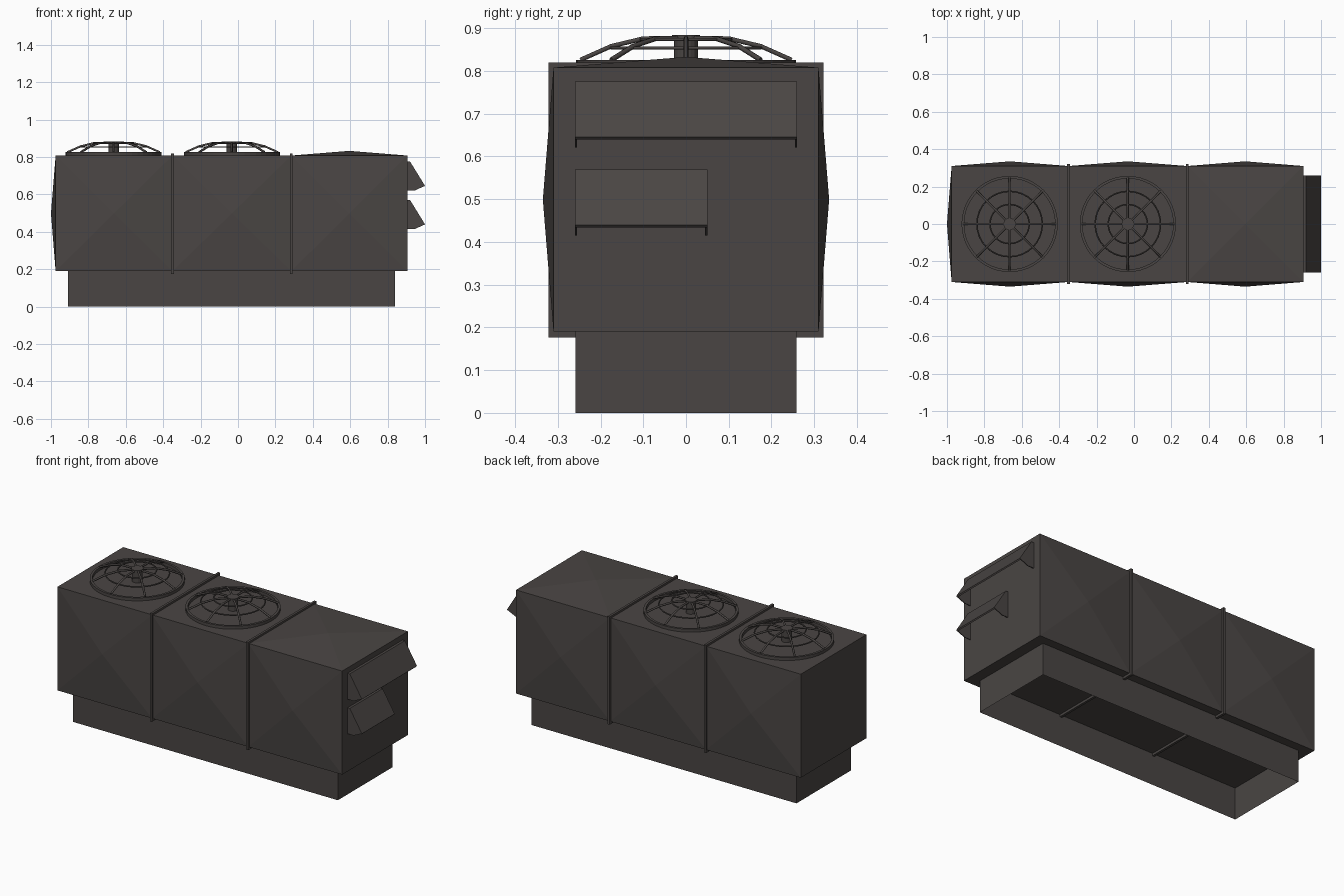
import bpy, bmesh
from math import cos, sin, pi
from mathutils import Vector

cube = bpy.data.objects.get("Cube")
if cube:
    bpy.data.objects.remove(cube, do_unlink=True)

metal = bpy.data.materials.new("dark warm grey metal")
metal.use_nodes = True
colour = (0.068, 0.060, 0.057, 1)
metal.diffuse_color = colour
metal.node_tree.nodes["Principled BSDF"].inputs["Base Color"].default_value = colour


def finish(name, bm):
    bmesh.ops.recalc_face_normals(bm, faces=bm.faces)
    mesh = bpy.data.meshes.new(name)
    bm.to_mesh(mesh)
    bm.free()
    mesh.materials.append(metal)
    ob = bpy.data.objects.new(name, mesh)
    bpy.context.collection.objects.link(ob)
    return ob


def box_bm(lo, hi):
    lo, hi = Vector(lo), Vector(hi)
    bm = bmesh.new()
    bmesh.ops.create_cube(bm, size=1)
    for v in bm.verts:
        v.co = (lo + hi) / 2 + v.co * (hi - lo)
    return bm


def bulge(bm, direction, amount):
    """Raise the middle of the panel facing one way into a shallow pyramid."""
    d = Vector(direction)
    panel = [f for f in bm.faces if f.normal.dot(d) > 0.99]
    for v in bmesh.ops.poke(bm, faces=panel)["verts"]:
        v.co += d * amount


def prism(name, profile, y0, y1):
    """Extrude an x-z outline along y."""
    bm = bmesh.new()
    face = bm.faces.new([bm.verts.new((x, y0, z)) for x, z in profile])
    ext = bmesh.ops.extrude_face_region(bm, geom=[face])["geom"]
    bmesh.ops.translate(bm, vec=(0, y1 - y0, 0),
                        verts=[g for g in ext if isinstance(g, bmesh.types.BMVert)])
    return finish(name, bm)


def cylinder(name, x, r, z0, z1, sides=32):
    bm = bmesh.new()
    bmesh.ops.create_cone(bm, cap_ends=True, segments=sides, radius1=r, radius2=r, depth=z1 - z0)
    bmesh.ops.translate(bm, vec=(x, 0, (z0 + z1) / 2), verts=bm.verts)
    return finish(name, bm)


def rods(name, paths, radius, cyclic=False):
    curve = bpy.data.curves.new(name, 'CURVE')
    curve.dimensions = '3D'
    curve.bevel_depth = radius
    curve.bevel_resolution = 1
    curve.use_fill_caps = True
    for path in paths:
        s = curve.splines.new('POLY')
        s.points.add(len(path) - 1)
        for p, co in zip(s.points, path):
            p.co = (*co, 1)
        s.use_cyclic_u = cyclic
    curve.materials.append(metal)
    ob = bpy.data.objects.new(name, curve)
    bpy.context.collection.objects.link(ob)


def circle(x, r, z, n=32):
    return [(x + r * cos(2 * pi * i / n), r * sin(2 * pi * i / n), z) for i in range(n)]


# Three duct sections with creased panels
seams = [-0.975, -0.35, 0.285, 0.905]
for i in range(3):
    bm = box_bm((seams[i], -0.31, 0.19), (seams[i + 1], 0.31, 0.808))
    bm.normal_update()
    bulge(bm, (0, -1, 0), 0.025)
    bulge(bm, (0, 1, 0), 0.025)
    if i == 0:
        bulge(bm, (-1, 0, 0), 0.025)
    if i == 2:
        bulge(bm, (0, 0, 1), 0.025)
    finish(f"housing_section_{i + 1}", bm)

# Flanges around the two joints
for i, x in enumerate(seams[1:3]):
    finish(f"joint_flange_{i + 1}", box_bm((x - 0.007, -0.322, 0.176), (x + 0.007, 0.322, 0.82)))

# Hollow base skirt, open below
bm = box_bm((-0.91, -0.258, 0), (0.84, 0.258, 0.19))
bm.normal_update()
bmesh.ops.delete(bm, geom=[f for f in bm.faces if abs(f.normal.z) > 0.9], context='FACES_ONLY')
finish("base_skirt", bm)


# Rain hoods, open underneath
def hood(name, y0, y1, z):
    roof = [(0.9, 0), (0.92, 0), (1.0, -0.13), (0.994, -0.136), (0.916, -0.007), (0.9, -0.007)]
    cheek = [(0.9, 0), (0.92, 0), (1.0, -0.13), (0.945, -0.155), (0.9, -0.155)]
    shift = lambda pts: [(x, z + dz) for x, dz in pts]
    prism(name + "_roof", shift(roof), y0, y1)
    prism(name + "_side_a", shift(cheek), y0, y0 + 0.005)
    prism(name + "_side_b", shift(cheek), y1 - 0.005, y1)


hood("upper_hood", -0.26, 0.26, 0.776)
hood("lower_hood", -0.26, 0.05, 0.57)

# Fans with domed wire guards
for i, x in enumerate((-0.665, -0.033)):
    n = i + 1
    # Collar ring
    bm = bmesh.new()
    loops = [[bm.verts.new(p) for p in circle(x, r, z, 48)]
             for r, z in ((0.257, 0.805), (0.257, 0.826), (0.243, 0.826), (0.243, 0.805))]
    for a, b in zip(loops, loops[1:] + loops[:1]):
        for k in range(48):
            j = (k + 1) % 48
            bm.faces.new((a[k], a[j], b[j], b[k]))
    finish(f"fan_collar_{n}", bm)
    # Spokes bent over the dome
    dome = [(0.02, 0.877), (0.1, 0.876), (0.175, 0.858), (0.247, 0.826)]
    spokes = [[(x + r * cos(k * pi / 4), r * sin(k * pi / 4), z) for r, z in dome] for k in range(8)]
    rods(f"guard_spokes_{n}", spokes, 0.006)
    rods(f"guard_rings_{n}", [circle(x, 0.105, 0.874), circle(x, 0.175, 0.854)], 0.004, True)
    # Motor and cap
    cylinder(f"fan_motor_{n}", x, 0.028, 0.805, 0.876, 16)
    cylinder(f"guard_cap_{n}", x, 0.033, 0.874, 0.884, 16)
